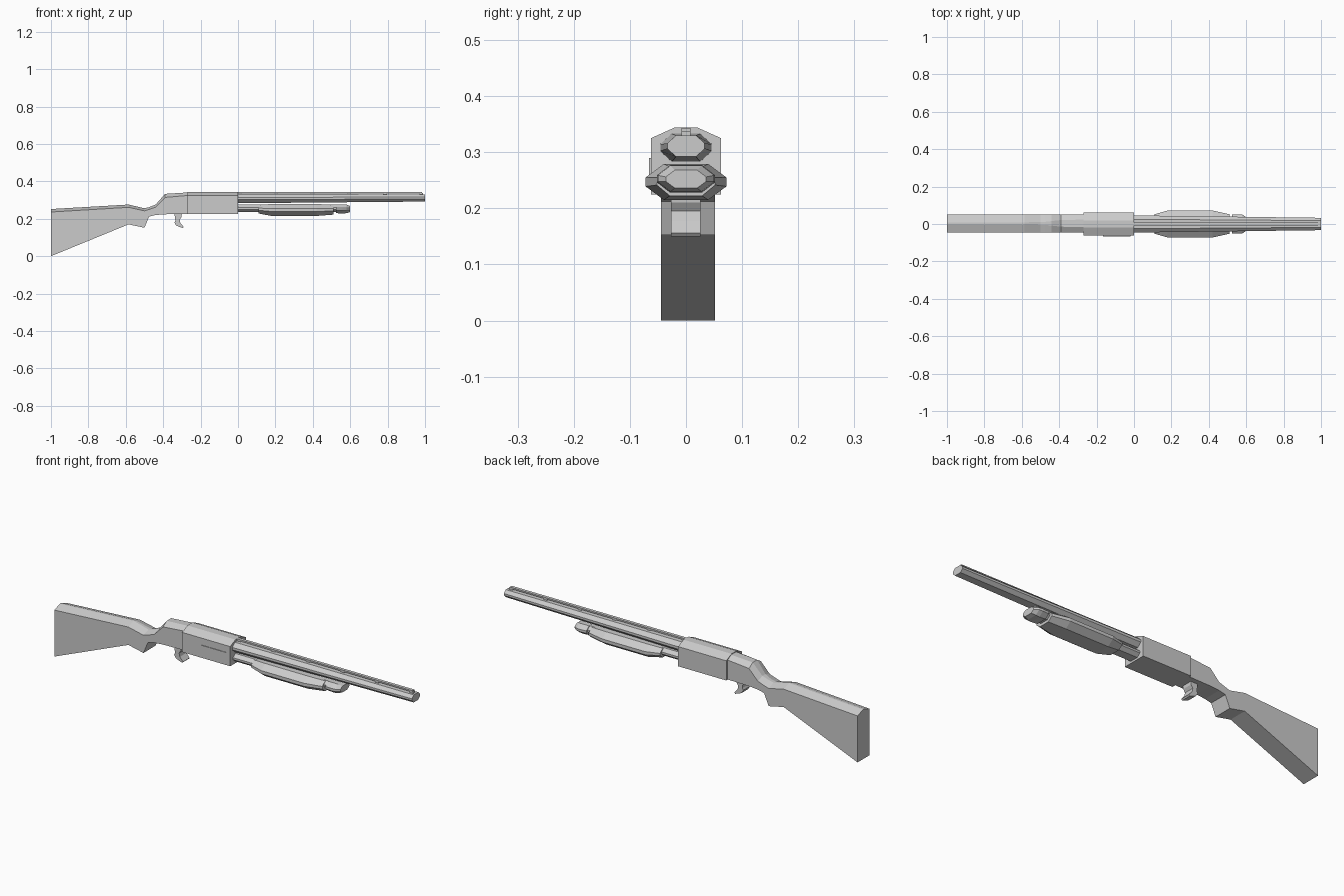
import bpy, bmesh

if "Cube" in bpy.data.objects:
    bpy.data.objects.remove(bpy.data.objects["Cube"])


def loft(name, stations):
    """Skin equal-length (y, z) rings placed along x and cap both ends."""
    bm = bmesh.new()
    rings = [[bm.verts.new((x, y, z)) for y, z in ring] for x, ring in stations]
    n = len(rings[0])
    for a, b in zip(rings, rings[1:]):
        for i in range(n):
            j = (i + 1) % n
            bm.faces.new((a[i], a[j], b[j], b[i]))
    bm.faces.new(rings[0])
    bm.faces.new(rings[-1])
    return finish(name, bm)


def finish(name, bm):
    bmesh.ops.recalc_face_normals(bm, faces=bm.faces)
    me = bpy.data.meshes.new(name)
    bm.to_mesh(me)
    bm.free()
    ob = bpy.data.objects.new(name, me)
    bpy.context.collection.objects.link(ob)
    return ob


def octagon(w, bot, top, flat=0.55, side=0.25):
    """Eight-sided ring: half width w, flat top/bottom and short upright sides."""
    c, h = (bot + top) / 2, (top - bot) / 2
    return [(w, c - h * side), (w, c + h * side), (w * flat, top), (-w * flat, top),
            (-w, c + h * side), (-w, c - h * side), (-w * flat, bot), (w * flat, bot)]


def roofed(w, bot, eave, top, flat, cy=0.0):
    """Flat-bottomed ring with chamfered top edges."""
    return [(cy - w, bot), (cy + w, bot), (cy + w, eave),
            (cy + flat, top), (cy - flat, top), (cy - w, eave)]


def box(name, x, y, z):
    return loft(name, [(px, [(y[0], z[0]), (y[1], z[0]), (y[1], z[1]), (y[0], z[1])]) for px in x])


# Stock: x, bottom, eave, top, flat half width
stock = [(-1.0, 0.0, 0.236, 0.252, 0.005), (-0.585, 0.17, 0.261, 0.276, 0.005),
         (-0.50, 0.152, 0.242, 0.256, 0.008), (-0.475, 0.212, 0.25, 0.262, 0.008),
         (-0.44, 0.22, 0.262, 0.276, 0.012), (-0.39, 0.224, 0.314, 0.333, 0.018),
         (-0.265, 0.226, 0.325, 0.341, 0.02)]
loft("stock", [(x, roofed(0.048, b, e, t, f, 0.0035)) for x, b, e, t, f in stock])

# Receiver and its side port
loft("receiver", [(x, roofed(0.0625, 0.225, 0.325, 0.344, 0.02)) for x in (-0.27, 0.0)])
box("side_port", (-0.165, -0.02), (-0.0655, -0.05), (0.247, 0.29))

# Trigger: side profile extruded across y
profile = [(-0.34, 0.23), (-0.335, 0.19), (-0.34, 0.18), (-0.33, 0.163), (-0.295, 0.15),
           (-0.29, 0.156), (-0.308, 0.177), (-0.312, 0.195), (-0.302, 0.21), (-0.30, 0.23)]
bm = bmesh.new()
face = bm.faces.new([bm.verts.new((x, -0.027, z)) for x, z in profile])
ext = bmesh.ops.extrude_face_region(bm, geom=[face])["geom"]
bmesh.ops.translate(bm, verts=[v for v in ext if isinstance(v, bmesh.types.BMVert)], vec=(0, 0.053, 0))
finish("trigger", bm)

# Barrel with a slight taper
loft("barrel", [(-0.01, octagon(0.046, 0.283, 0.333)), (1.0, octagon(0.033, 0.292, 0.33))])

# Sighting rib on short posts, with front bead block
box("rib", (-0.01, 0.985), (-0.008, 0.008), (0.336, 0.3435))
for i in range(6):
    x = 0.0 + i * 0.194
    box(f"rib_post_{i + 1}", (x, x + 0.02), (-0.008, 0.008), (0.325, 0.338))

# Magazine tube under the barrel
loft("magazine_tube", [(x, octagon(0.04, 0.235, 0.275)) for x in (-0.01, 0.55)])

# Sliding fore grip
loft("fore_grip", [(0.11, octagon(0.052, 0.228, 0.274)), (0.18, octagon(0.072, 0.215, 0.279)),
                   (0.42, octagon(0.072, 0.215, 0.279)), (0.51, octagon(0.052, 0.222, 0.274))])

# Magazine cap
loft("magazine_cap", [(0.525, octagon(0.05, 0.23, 0.276)), (0.56, octagon(0.052, 0.228, 0.277)),
                      (0.58, octagon(0.05, 0.23, 0.276)), (0.60, octagon(0.036, 0.236, 0.268))])
